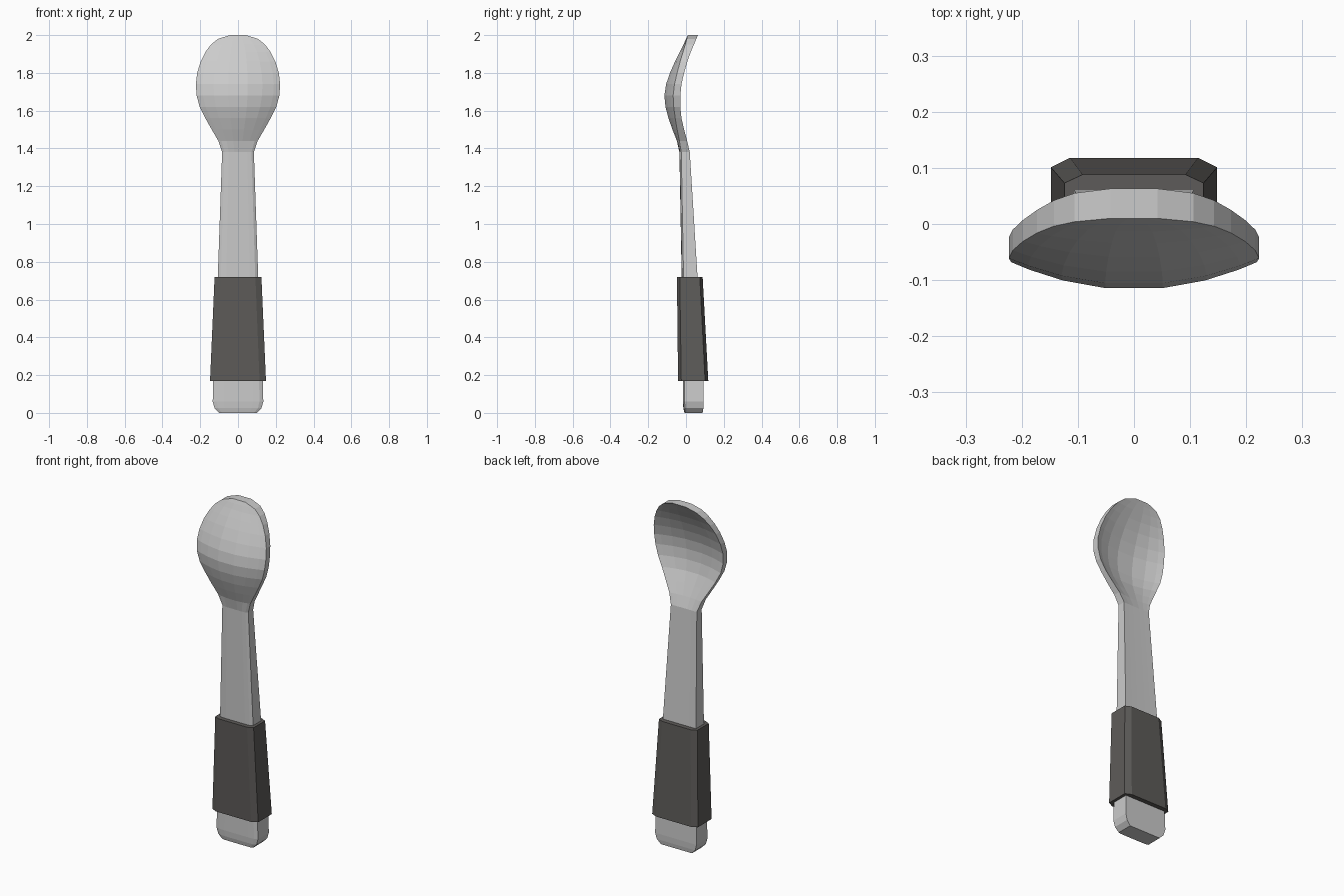
import bpy


def loft(name, rings):
    """Skin a stack of closed rings and cap both ends."""
    n = len(rings[0])
    verts = [v for ring in rings for v in ring]
    faces = [tuple(range(n))[::-1], tuple(range(len(verts) - n, len(verts)))]
    for r in range(len(rings) - 1):
        a, b = r * n, (r + 1) * n
        for i in range(n):
            j = (i + 1) % n
            faces.append((a + i, a + j, b + j, b + i))
    mesh = bpy.data.meshes.new(name)
    mesh.from_pydata(verts, [], faces)
    mesh.update()
    obj = bpy.data.objects.new(name, mesh)
    bpy.context.collection.objects.link(obj)
    return obj


# Spoon stations: height, half width, front y, back rim y, edge curl front, bowl depth
stations = [
    (0.00, 0.100, -0.008, 0.088, 0.004, 0),
    (0.025, 0.124, -0.014, 0.092, 0.008, 0),
    (0.06, 0.134, -0.017, 0.094, 0.010, 0),
    (0.17, 0.131, -0.017, 0.092, 0.010, 0),
    (0.72, 0.107, -0.023, 0.061, 0.010, 0),
    (1.38, 0.084, -0.035, 0.020, 0.010, 0.002),
    (1.44, 0.104, -0.049, 0.006, 0.014, 0.012),
    (1.50, 0.139, -0.073, -0.010, 0.026, 0.023),
    (1.56, 0.173, -0.095, -0.024, 0.038, 0.036),
    (1.62, 0.203, -0.111, -0.030, 0.046, 0.044),
    (1.68, 0.219, -0.117, -0.030, 0.049, 0.047),
    (1.74, 0.223, -0.108, -0.024, 0.047, 0.045),
    (1.80, 0.216, -0.087, -0.010, 0.040, 0.040),
    (1.86, 0.198, -0.060, 0.007, 0.029, 0.030),
    (1.91, 0.173, -0.035, 0.025, 0.019, 0.020),
    (1.95, 0.143, -0.014, 0.042, 0.010, 0.011),
    (1.98, 0.106, 0.000, 0.055, 0.004, 0.005),
    (2.00, 0.042, 0.010, 0.063, 0, 0),
]
columns = [-1, -0.85, -0.58, -0.23, 0.23, 0.58, 0.85, 1]

rings = []
for z, w, front, back, curl, depth in stations:
    power = 2 if z > 1.4 else 10
    ring = [(u * w, front + curl * abs(u) ** power, z) for u in columns]
    ring += [(u * w, back - depth * (1 - u * u), z) for u in reversed(columns)]
    rings.append(ring)
loft("spoon_body", rings)


# Tapered sleeve with chamfered corners
def chamfered(w, y0, y1, cx, cy, z):
    return [(-w + cx, y0, z), (w - cx, y0, z), (w, y0 + cy, z), (w, y1 - cy, z),
            (w - cx, y1, z), (-w + cx, y1, z), (-w, y1 - cy, z), (-w, y0 + cy, z)]


grip = loft("grip_sleeve", [
    chamfered(0.148, -0.042, 0.118, 0.034, 0.017, 0.17),
    chamfered(0.124, -0.048, 0.088, 0.032, 0.015, 0.72),
])
dark = bpy.data.materials.new("dark_rubber")
dark.diffuse_color = (0.11, 0.105, 0.10, 1)
grip.data.materials.append(dark)
